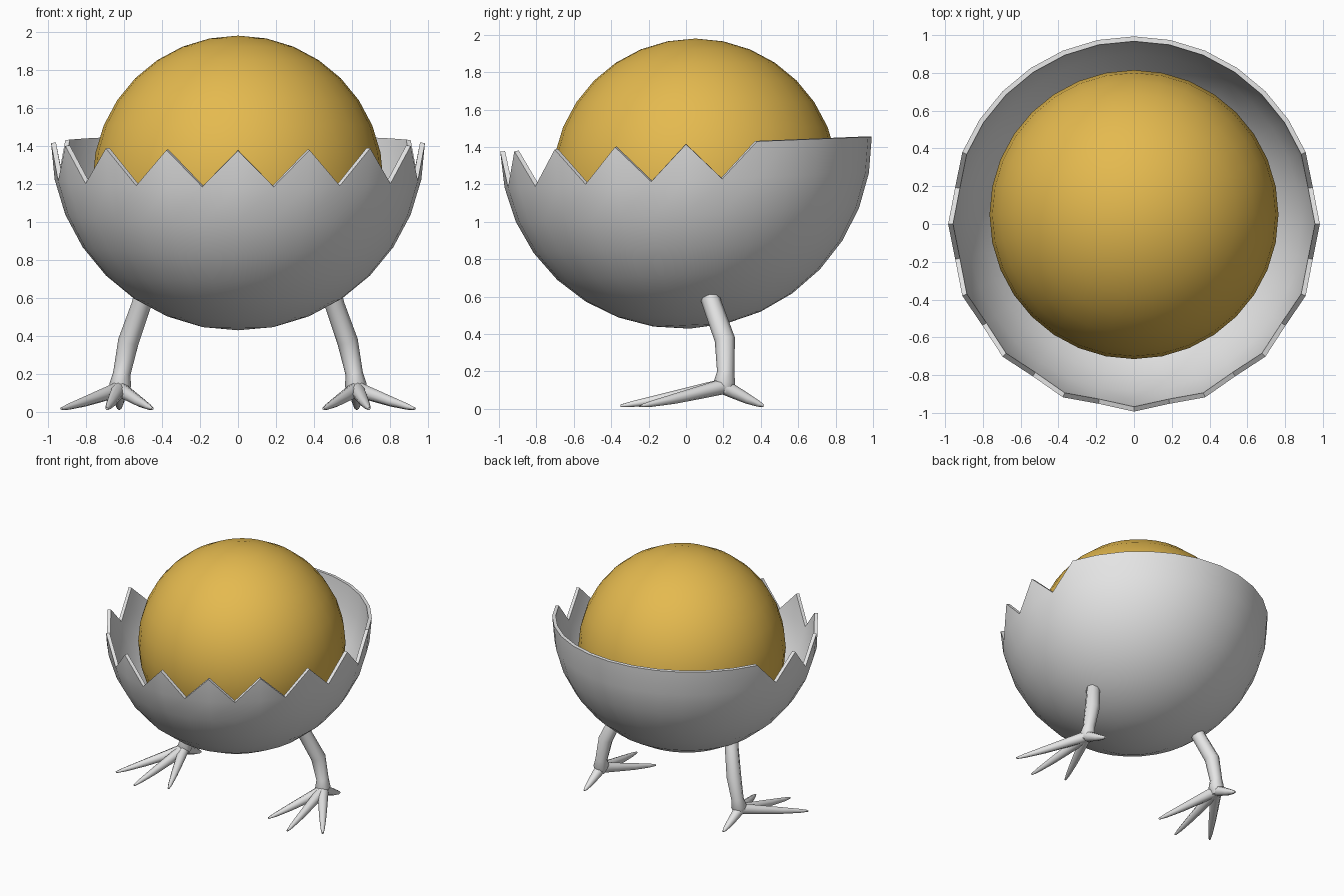
import bpy, bmesh, math
from mathutils import Vector

if "Cube" in bpy.data.objects:
    bpy.data.objects.remove(bpy.data.objects["Cube"])


def material(name, rgb):
    m = bpy.data.materials.new(name)
    m.diffuse_color = (*rgb, 1)
    m.use_nodes = True
    m.node_tree.nodes["Principled BSDF"].inputs["Base Color"].default_value = m.diffuse_color
    return m


white = material("eggshell_white", (0.78, 0.78, 0.78))
yellow = material("yolk_yellow", (0.78, 0.49, 0.078))


def make_object(name, bm, mat):
    bmesh.ops.recalc_face_normals(bm, faces=bm.faces)
    mesh = bpy.data.meshes.new(name)
    bm.to_mesh(mesh)
    bm.free()
    mesh.materials.append(mat)
    ob = bpy.data.objects.new(name, mesh)
    bpy.context.collection.objects.link(ob)
    return ob


def smooth(ob, angle=45):
    bpy.ops.object.select_all(action='DESELECT')
    ob.select_set(True)
    bpy.context.view_layer.objects.active = ob
    bpy.ops.object.shade_smooth_by_angle(angle=math.radians(angle))


# Broken shell: lower half of a sphere, zigzag front and sides, plain back
SEG, RINGS, TILT = 32, 8, math.radians(2.3)
bm = bmesh.new()


def shell_point(ring, seg):
    polar = math.pi / 2 * ring / RINGS
    turn = 2 * math.pi * seg / SEG          # measured from the front
    r = math.sin(polar)
    x, y, z = 0.984 * r * math.sin(turn), -0.994 * r * math.cos(turn), -0.986 * math.cos(polar)
    return Vector((x, y * math.cos(TILT) - z * math.sin(TILT) * 0.5 - 0.0,
                   y * math.sin(TILT) + z + 1.415))


pole = bm.verts.new(shell_point(0, 0))
rings = [[bm.verts.new(shell_point(r, s)) for s in range(SEG)] for r in range(1, RINGS + 1)]
for s in range(SEG):
    n = (s + 1) % SEG
    bm.faces.new((pole, rings[0][s], rings[0][n]))
    for lo, hi in zip(rings[:-2], rings[1:-1]):
        bm.faces.new((lo[s], hi[s], hi[n], lo[n]))
lo, hi = rings[-2], rings[-1]
for s in range(SEG):
    n = (s + 1) % SEG
    if 10 <= s < 22:                        # unbroken back rim
        bm.faces.new((lo[s], hi[s], hi[n], lo[n]))
    elif s % 2 == 0:                        # half teeth on each side of a tip
        bm.faces.new((lo[s], hi[s], lo[n]))
    else:
        bm.faces.new((lo[s], hi[n], lo[n]))
bmesh.ops.delete(bm, geom=[v for v in bm.verts if not v.link_faces], context='VERTS')
shell = make_object("egg_shell", bm, white)
solid = shell.modifiers.new("thickness", 'SOLIDIFY')
solid.thickness = 0.026
solid.offset = -1
bpy.context.view_layer.objects.active = shell
shell.select_set(True)
bpy.ops.object.modifier_apply(modifier=solid.name)
smooth(shell)

# Round yolk sitting in the shell
bm = bmesh.new()
bmesh.ops.create_uvsphere(bm, u_segments=32, v_segments=16, radius=0.765)
bmesh.ops.translate(bm, verts=bm.verts, vec=(0, 0.05, 1.215))
smooth(make_object("yolk", bm, yellow))


# Tapered tube through (x, y, z, radius) points
def tube(bm, path, sides=8):
    pts = [Vector(p[:3]) for p in path]
    loops = []
    for i, p in enumerate(pts):
        d = (pts[min(i + 1, len(pts) - 1)] - pts[max(i - 1, 0)]).normalized()
        ref = Vector((1, 0, 0)) if abs(d.z) > 0.75 else Vector((0, 0, 1))
        u = d.cross(ref).normalized()
        v = d.cross(u)
        loops.append([bm.verts.new(p + path[i][3] * (u * math.cos(a) + v * math.sin(a)))
                      for a in (2 * math.pi * k / sides for k in range(sides))])
    for a, b in zip(loops, loops[1:]):
        for k in range(sides):
            bm.faces.new((a[k], a[(k + 1) % sides], b[(k + 1) % sides], b[k]))
    bm.faces.new(loops[0])
    bm.faces.new(loops[-1])


ANKLE = Vector((0.625, 0.2, 0.12))
TOES = {"inner_toe": (0.45, -0.25), "middle_toe": (0.69, -0.35),
        "outer_toe": (0.93, -0.24), "back_toe": (0.625, 0.415)}

for side, sx in (("right", 1), ("left", -1)):
    # Bent leg
    bm = bmesh.new()
    tube(bm, [(sx * 0.49, 0.115, 0.635, 0.052), (sx * 0.51, 0.14, 0.56, 0.052),
              (sx * 0.577, 0.208, 0.37, 0.055), (sx * 0.612, 0.212, 0.2, 0.046),
              (sx * 0.62, 0.205, 0.14, 0.058), (sx * 0.625, 0.205, 0.085, 0.035)])
    smooth(make_object(side + "_leg", bm, white), 60)
    # Four pointed toes
    for name, (tx, ty) in TOES.items():
        bm = bmesh.new()
        tip = Vector((tx, ty, 0.016))
        path = []
        for t, lift, rad in ((0, 0, 0.042), (0.25, -0.002, 0.036),
                             (0.6, -0.004, 0.027), (0.88, -0.002, 0.016), (1, 0, 0.007)):
            p = ANKLE.lerp(tip, t)
            path.append((sx * p.x, p.y, p.z + lift, rad))
        tube(bm, path)
        smooth(make_object(side + "_" + name, bm, white), 60)
